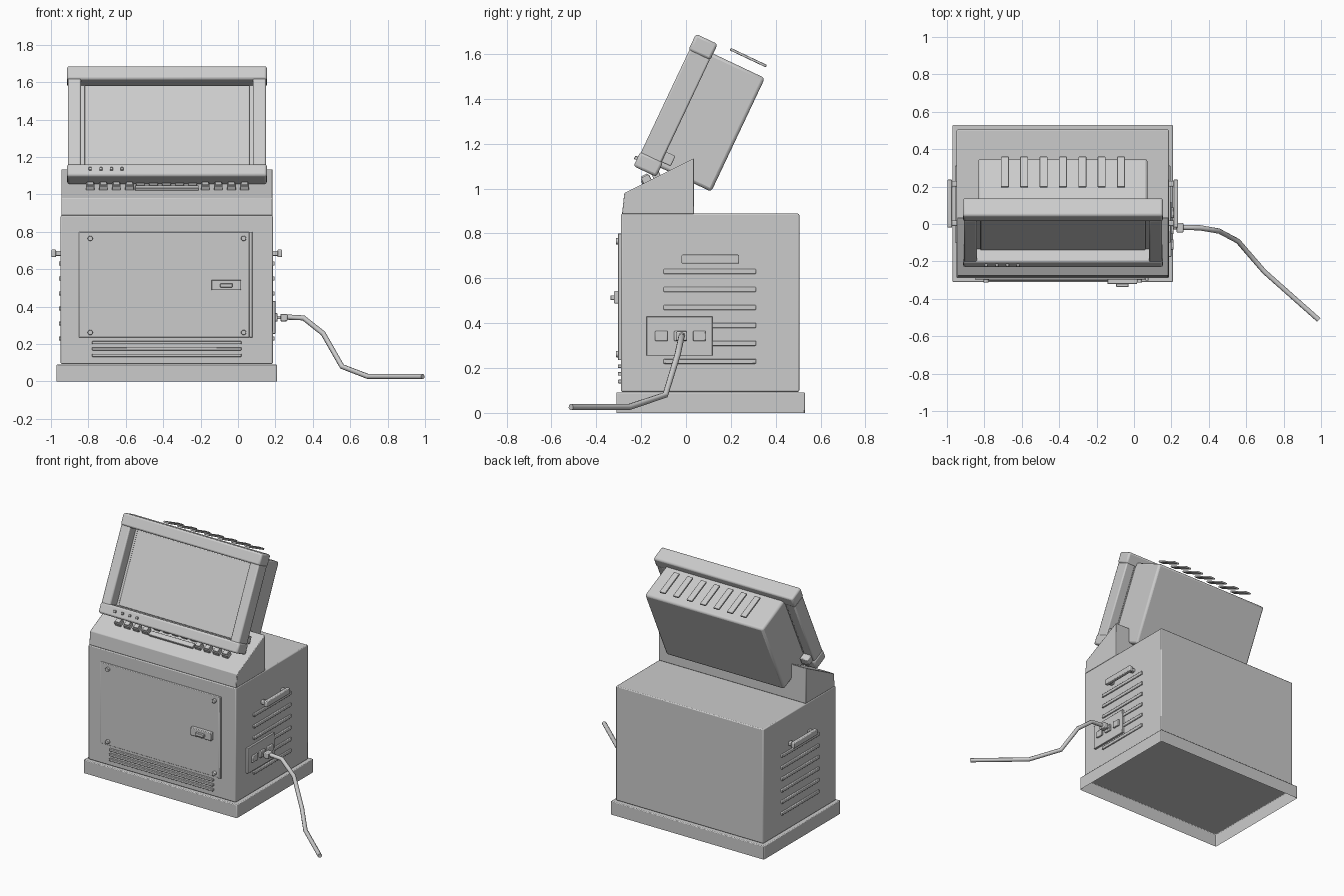
import bpy, bmesh, math
from mathutils import Matrix, Vector

if "Cube" in bpy.data.objects:
    bpy.data.objects.remove(bpy.data.objects["Cube"])

TILT = math.radians(25.3)
MONITOR = Matrix.Translation((0, -0.234, 1.10)) @ Matrix.Rotation(-TILT, 4, 'X')
SLOPE = Matrix.Translation((0, -0.275, 0.98)) @ Matrix.Rotation(math.atan2(0.155, 0.31), 4, 'X')
IDENT = Matrix.Identity(4)


def finish(bm, name, bevel=0, mat=IDENT, seg=2):
    bmesh.ops.recalc_face_normals(bm, faces=bm.faces)
    me = bpy.data.meshes.new(name)
    bm.to_mesh(me)
    bm.free()
    ob = bpy.data.objects.new(name, me)
    bpy.context.collection.objects.link(ob)
    ob.matrix_world = mat
    if bevel:
        b = ob.modifiers.new("Bevel", 'BEVEL')
        b.width, b.segments, b.limit_method = bevel, seg, 'ANGLE'
        bpy.context.view_layer.objects.active = ob
        ob.select_set(True)
        bpy.ops.object.shade_smooth_by_angle(angle=math.radians(40))
        ob.select_set(False)
    return ob


def add_box(bm, x, y, z):
    m = Matrix.Translation(((x[0]+x[1])/2, (y[0]+y[1])/2, (z[0]+z[1])/2)) @ \
        Matrix.Diagonal((x[1]-x[0], y[1]-y[0], z[1]-z[0], 1))
    bmesh.ops.create_cube(bm, size=1, matrix=m)


def boxes(name, items, bevel=0.004, mat=IDENT):
    bm = bmesh.new()
    for it in items:
        add_box(bm, *it)
    return finish(bm, name, bevel, mat)


def cylinder(bm, c, r, depth, axis, n=12):
    rot = Matrix.Rotation(math.pi/2, 4, axis)
    bmesh.ops.create_cone(bm, cap_ends=True, segments=n, radius1=r, radius2=r, depth=depth,
                          matrix=Matrix.Translation(c) @ rot)


# Plinth, open underneath
bm = bmesh.new()
add_box(bm, (-0.97, 0.208), (-0.31, 0.53), (0, 0.092))
bm.faces.ensure_lookup_table()
bmesh.ops.delete(bm, geom=[f for f in bm.faces if f.calc_center_median().z < 0.01], context='FACES_ONLY')
finish(bm, "plinth", 0.005)

# Cabinet
boxes("cabinet", [((-0.948, 0.186), (-0.29, 0.505), (0.094, 0.888))], 0.006)

# Sloped control console
bm = bmesh.new()
prof = [(-0.285, 0.887), (-0.275, 0.98), (0.035, 1.135), (0.035, 0.887)]
f = bm.faces.new([bm.verts.new((-0.945, y, z)) for y, z in prof])
ext = bmesh.ops.extrude_face_region(bm, geom=[f])["geom"]
bmesh.ops.translate(bm, verts=[v for v in ext if isinstance(v, bmesh.types.BMVert)], vec=(1.13, 0, 0))
finish(bm, "console", 0.004)

# Console keys: outer groups, central bar and the row behind it
keys = []
for x in (-0.79, -0.72, -0.65, -0.58, -0.175, -0.105, -0.035, 0.035):
    keys.append(((x-0.023, x+0.023), (0.095, 0.135), (-0.005, 0.025)))
    keys.append(((x-0.018, x+0.018), (0.1, 0.13), (0.02, 0.033)))
for i in range(5):
    x = -0.522 + i*0.07
    keys.append(((x-0.023, x+0.023), (0.145, 0.18), (-0.005, 0.025)))
keys.append(((-0.55, -0.21), (0.09, 0.125), (-0.005, 0.015)))
boxes("console_keys", keys, 0.003, SLOPE)

# Monitor: frame, casing, screen (local y = depth, z = up the tilt)
boxes("monitor_top_bar", [((-0.914, 0.155), (0, 0.107), (0.572, 0.652))], 0.012, MONITOR)
boxes("monitor_bottom_bar", [((-0.914, 0.155), (0, 0.112), (0, 0.072))], 0.012, MONITOR)
boxes("monitor_posts", [((-0.91, -0.84), (0.004, 0.105), (0.06, 0.58)),
                        ((0.08, 0.15), (0.004, 0.105), (0.06, 0.58))], 0.008, MONITOR)
boxes("monitor_casing", [((-0.834, 0.073), (0.088, 0.362), (0.045, 0.605))], 0.014, MONITOR)
boxes("screen_surround", [((-0.845, 0.085), (0.078, 0.1), (0.06, 0.58))], 0, MONITOR)
boxes("screen", [((-0.822, 0.062), (0.068, 0.085), (0.075, 0.568))], 0.005, MONITOR)
boxes("monitor_lights", [((x-0.008, x+0.008), (-0.012, 0.01), (0.03, 0.046))
                         for x in (-0.79, -0.733, -0.677, -0.62)], 0.003, MONITOR)
boxes("monitor_hinges", [((x-0.03, x+0.03), (0.095, 0.15), (0.07, 0.12))
                         for x in (-0.87, 0.11)], 0.005, MONITOR)

# Raised cooling fins above the casing
boxes("monitor_fins", [((-0.712+i*0.1035, -0.669+i*0.1035), (0.167, 0.345), (0.65, 0.662))
                       for i in range(7)], 0.003, MONITOR)

# Front door with edge strip, bolts and latch
boxes("door", [((-0.85, 0.06), (-0.297, -0.28), (0.235, 0.8))], 0.004)
boxes("door_edge_strip", [((0.06, 0.077), (-0.303, -0.28), (0.235, 0.8))], 0.003)
bm = bmesh.new()
for x in (-0.79, 0.03):
    for z in (0.262, 0.765):
        cylinder(bm, (x, -0.3, z), 0.014, 0.026, 'X')
finish(bm, "door_bolts", 0.003)
boxes("latch_plate", [((-0.142, 0.017), (-0.321, -0.29), (0.488, 0.543))], 0.004)
boxes("latch_handle", [((-0.095, -0.03), (-0.337, -0.31), (0.503, 0.524))], 0.003)

# Lower front louvres
boxes("front_louvres", [((-0.78, 0.018), (-0.304, -0.28), (z-0.008, z+0.008))
                        for z in (0.14, 0.174, 0.208)], 0.003)

# Louvres and carrying handle on both sides
for label, wall, s in (("right", 0.186, 1), ("left", -0.948, -1)):
    def out(a, b):
        return tuple(sorted((wall + s*a, wall + s*b)))
    boxes(label + "_louvres", [(out(-0.01, 0.01), (-0.1, 0.312), (z-0.011, z+0.011))
                               for z in (0.23, 0.31, 0.39, 0.47, 0.55, 0.63)], 0.004)
    boxes(label + "_handle", [(out(0.024, 0.05), (-0.02, 0.237), (0.665, 0.705)),
                              (out(-0.01, 0.03), (-0.012, 0.018), (0.672, 0.698)),
                              (out(-0.01, 0.03), (0.2, 0.23), (0.672, 0.698))], 0.005)

# Socket panel and plug
boxes("socket_plate", [((0.18, 0.2), (-0.176, 0.118), (0.255, 0.43))], 0.003)
boxes("sockets", [((0.19, 0.212), (y-0.028, y+0.028), (0.32, 0.365))
                  for y in (-0.11, -0.025, 0.06)], 0.004)
boxes("plug", [((0.226, 0.264), (-0.045, 0.005), (0.322, 0.362))], 0.005)
bm = bmesh.new()
cylinder(bm, (0.22, -0.02, 0.342), 0.009, 0.04, 'Y')
finish(bm, "plug_pin")

# Power cable trailing to the floor
cu = bpy.data.curves.new("cable", 'CURVE')
cu.dimensions = '3D'
cu.bevel_depth, cu.bevel_resolution, cu.use_fill_caps = 0.014, 2, True
path = [(0.25, -0.018, 0.345), (0.35, -0.02, 0.34), (0.455, -0.038, 0.257),
        (0.556, -0.092, 0.08), (0.697, -0.255, 0.026), (0.988, -0.513, 0.026)]
sp = cu.splines.new('POLY')
sp.points.add(len(path) - 1)
for p, co in zip(sp.points, path):
    p.co = (*co, 1)
bpy.context.collection.objects.link(bpy.data.objects.new("cable", cu))
